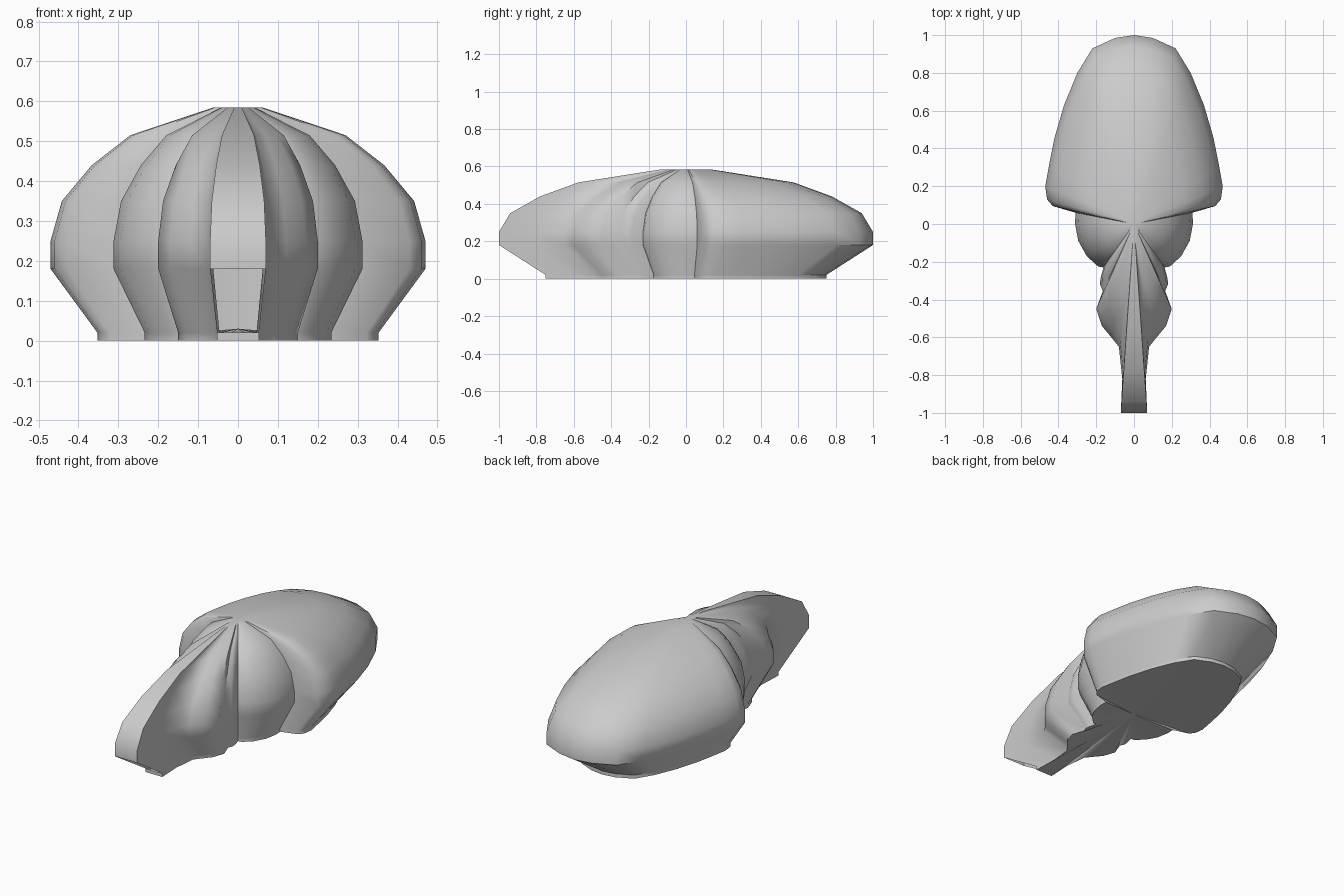
import bpy, bmesh

if "Cube" in bpy.data.objects:
    bpy.data.objects.remove(bpy.data.objects["Cube"])

# Plan outline of the right half, from the rear round to the front
half = [(0, 1), (.10, .985), (.22, .93), (.30, .80), (.37, .63), (.42, .46),
        (.45, .31), (.47, .20), (.46, .13), (.43, .095), (.31, .06),
        (.312, .0), (.295, -.09), (.25, -.17), (.19, -.225), (.162, -.23),
        (.178, -.29), (.18, -.32), (.165, -.355), (.2, -.45), (.17, -.54),
        (.12, -.60), (.08, -.65), (.062, -.82), (.07, -1)]
outline = half + [(-x, y) for x, y in reversed(half) if x > 0]

# Side profile: plan scale and height of each ring
profile = [(.75, 0), (.75, .02), (1, .18), (1, .25), (.94, .35),
           (.78, .44), (.575, .515), (.13, .585)]

bm = bmesh.new()
rings = [[bm.verts.new((x * s, y * s, z)) for x, y in outline] for s, z in profile]
n = len(outline)
door = len(half) - 1

# Lobed walls, leaving the low doorway open at the front
for level, (lower, upper) in enumerate(zip(rings, rings[1:])):
    for i in range(n):
        if level == 1 and i == door:
            continue
        j = (i + 1) % n
        bm.faces.new((lower[i], lower[j], upper[j], upper[i]))

# Slightly raised floor and flat crown
for ring, z in ((rings[0], .03), (rings[-1], .585)):
    centre = bm.verts.new((0, 0, z))
    for i in range(n):
        bm.faces.new((ring[i], ring[(i + 1) % n], centre))

bmesh.ops.recalc_face_normals(bm, faces=bm.faces[:])
mesh = bpy.data.meshes.new("lobed_shell")
bm.to_mesh(mesh)
bm.free()
shell = bpy.data.objects.new("lobed_shell", mesh)
bpy.context.collection.objects.link(shell)

# Smooth panels with sharp folds
bpy.context.view_layer.objects.active = shell
shell.select_set(True)
bpy.ops.object.shade_smooth_by_angle(angle=.8)
